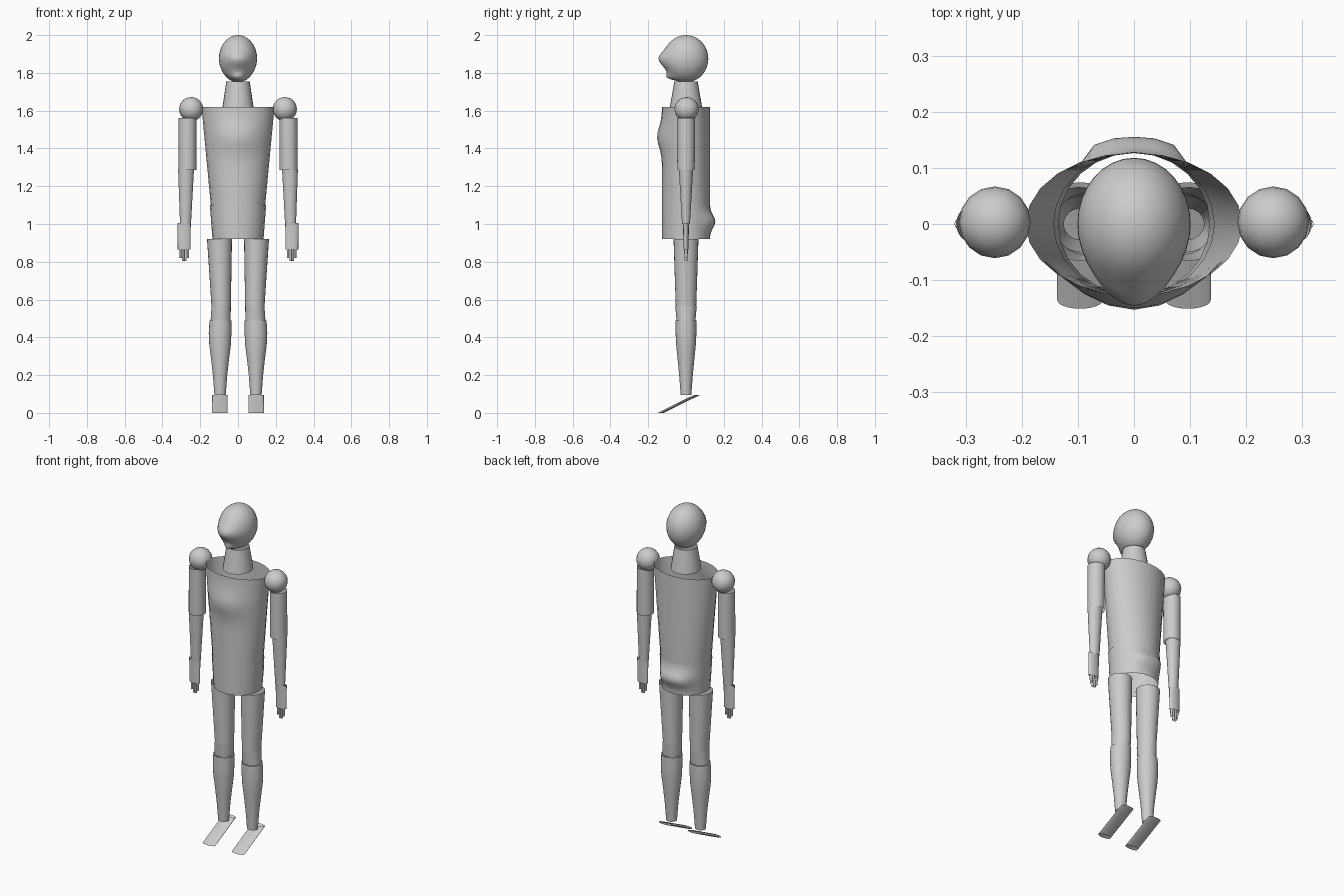
import bpy, bmesh, math

if "Cube" in bpy.data.objects:
    bpy.data.objects.remove(bpy.data.objects["Cube"])


def finish(name, bm, mirror=False):
    bmesh.ops.recalc_face_normals(bm, faces=bm.faces)
    me = bpy.data.meshes.new(name)
    bm.to_mesh(me)
    bm.free()
    ob = bpy.data.objects.new(name, me)
    bpy.context.collection.objects.link(ob)
    for p in me.polygons:
        p.use_smooth = True
    if mirror:
        ob.modifiers.new("Mirror", 'MIRROR')
    return ob


def tube(name, rings, seg=24, steps=1, bump=None, mirror=False):
    """Open elliptic tube through rings of (z, centre x, centre y, radius x, radius y).
    bump(angle from the front, z) returns a shift along y."""
    path = []
    for a, b in zip(rings, rings[1:]):
        path += [[p + (q - p) * i / steps for p, q in zip(a, b)] for i in range(steps)]
    path.append(rings[-1])
    bm = bmesh.new()
    loops = []
    for z, cx, cy, rx, ry in path:
        loop = []
        for i in range(seg):
            t = 2 * math.pi * i / seg
            y = cy - ry * math.cos(t)
            if bump:
                y += bump(t, z)
            loop.append(bm.verts.new((cx + rx * math.sin(t), y, z)))
        loops.append(loop)
    for a, b in zip(loops, loops[1:]):
        for i in range(seg):
            j = (i + 1) % seg
            bm.faces.new((a[i], a[j], b[j], b[i]))
    return finish(name, bm, mirror)


def bell(v, mid, width):
    return math.exp(-((v - mid) / width) ** 2)


# Head: egg with a nose and a chin pulled forward
bm = bmesh.new()
bmesh.ops.create_uvsphere(bm, u_segments=32, v_segments=24, radius=1)
for v in bm.verts:
    x, y, z = v.co
    zz = 1.875 + 0.125 * z
    push = 0
    if y < 0:
        side = max(0, 1 - x * x)
        push = 0.028 * bell(zz, 1.875, 0.04) * side ** 2
        push += 0.03 * bell(zz, 1.775, 0.02) * bell(x, 0, 0.4) * min(1, -y * 2)
    width = 0.101 * (1 - 0.04 * max(0, -z))
    v.co = (width * x, 0.118 * y - push, zz)
finish("head", bm)

# Neck
tube("neck", [(1.755, 0, 0, 0.062, 0.062), (1.62, 0, 0, 0.082, 0.085)])


# Torso with chest bulge
def chest(t, z):
    c = math.cos(t)
    return -0.026 * max(0, c) ** 4 * bell(z, 1.46, 0.075)


tube("torso", [(1.62, 0, 0, 0.193, 0.127), (1.09, 0, 0, 0.143, 0.127)],
     steps=16, bump=chest)


# Hips with rear bulge
def rear(t, z):
    a = abs(math.degrees(t) - 180)
    if a > 80:
        return 0
    return 0.029 * (1 + 0.2 * (a / 30) ** 2) / (1 + (a / 40) ** 8) * bell(z, 1.012, 0.045)


tube("hips", [(1.10, 0, 0, 0.149, 0.127), (0.92, 0, 0, 0.135, 0.126)],
     steps=10, bump=rear)

# Shoulders
bm = bmesh.new()
bmesh.ops.create_uvsphere(bm, u_segments=16, v_segments=12, radius=0.064)
bmesh.ops.translate(bm, verts=bm.verts, vec=(0.248, 0.003, 1.608))
finish("shoulder", bm, True)

# Arms and hands
tube("upper_arm", [(1.56, 0.267, 0, 0.047, 0.048), (1.285, 0.268, 0, 0.047, 0.046)],
     mirror=True)
tube("forearm", [(1.29, 0.275, 0, 0.042, 0.038), (1.0, 0.278, 0, 0.029, 0.021)],
     mirror=True)
tube("hand", [(1.005, 0.285, 0, 0.035, 0.015), (0.865, 0.285, 0, 0.034, 0.014)],
     mirror=True)
for i, end in enumerate((0.82, 0.803, 0.803, 0.82)):
    fx = 0.265 + 0.0125 * i
    tube("finger_%d" % (i + 1), [(0.868, fx, 0, 0.006, 0.01), (end, fx, 0, 0.006, 0.008)],
         seg=12, mirror=True)

# Legs
tube("thigh", [(0.92, 0.098, 0, 0.066, 0.066), (0.56, 0.089, 0, 0.051, 0.054)],
     mirror=True)
tube("knee", [(0.565, 0.089, 0, 0.051, 0.057), (0.49, 0.092, 0, 0.053, 0.05)],
     mirror=True)
tube("shin", [(0.49, 0.093, 0, 0.058, 0.055), (0.42, 0.095, 0, 0.06, 0.055),
              (0.36, 0.095, 0, 0.057, 0.052), (0.28, 0.095, 0, 0.047, 0.044),
              (0.2, 0.095, 0, 0.038, 0.036), (0.095, 0.095, 0, 0.03, 0.028)],
     mirror=True)

# Feet: thin slanted tubes
tube("foot", [(0.095, 0.096, 0.058, 0.041, 0.016), (0, 0.096, -0.135, 0.041, 0.016)],
     mirror=True)
